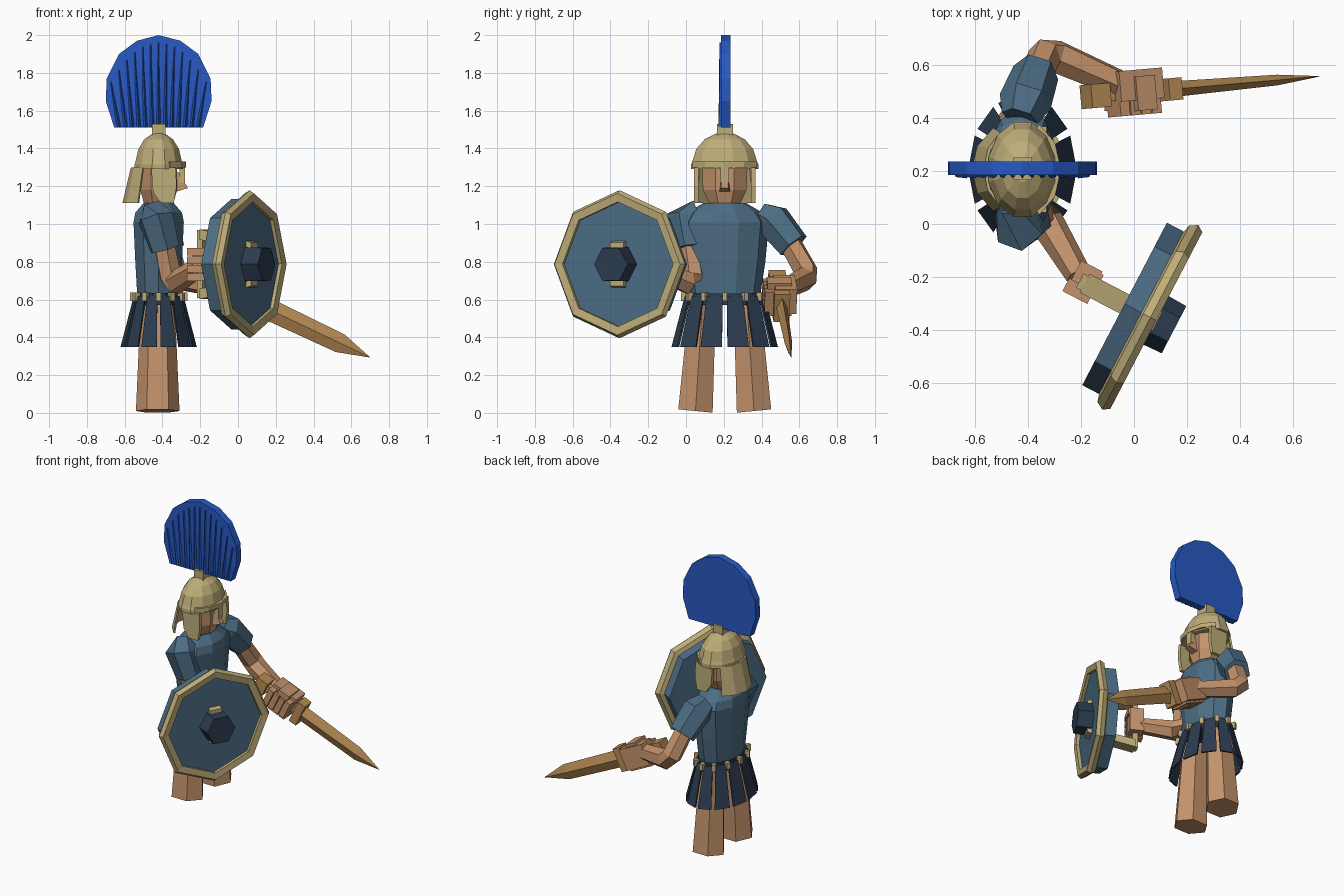
import bpy, bmesh
from math import cos, sin, pi, radians
from mathutils import Vector as V, Matrix

if "Cube" in bpy.data.objects:
    bpy.data.objects.remove(bpy.data.objects["Cube"])

CX, CY = -0.42, 0.205  # body axis


def mat(name, r, g, b):
    m = bpy.data.materials.new(name)
    m.diffuse_color = (r, g, b, 1)
    m.use_nodes = True
    m.node_tree.nodes["Principled BSDF"].inputs["Base Color"].default_value = m.diffuse_color
    return m


SKIN = mat("skin", 0.55, 0.29, 0.15)
GOLD = mat("brass", 0.52, 0.42, 0.19)
BRONZE = mat("bronze", 0.47, 0.26, 0.09)
BLUE = mat("cloth_blue", 0.075, 0.155, 0.235)
NAVY = mat("navy", 0.025, 0.045, 0.08)
PLUME = mat("plume_blue", 0.02, 0.10, 0.55)


def loft(name, rings, m, close=False):
    """Skin equal-sized point rings; cap the ends, or join last ring to first."""
    bm = bmesh.new()
    rs = [[bm.verts.new(p) for p in r] for r in rings]
    n = len(rs[0])
    for a, b in zip(rs, rs[1:] + ([rs[0]] if close else [])):
        for i in range(n):
            j = (i + 1) % n
            bm.faces.new((a[i], a[j], b[j], b[i]))
    if not close:
        bm.faces.new(rs[0])
        bm.faces.new(rs[-1])
    bmesh.ops.recalc_face_normals(bm, faces=bm.faces[:])
    me = bpy.data.meshes.new(name)
    bm.to_mesh(me)
    bm.free()
    me.materials.append(m)
    ob = bpy.data.objects.new(name, me)
    bpy.context.collection.objects.link(ob)
    return ob


def body(name, levels, m, n=10, off=0.5):
    """Elliptical rings about the body axis: (rx, ry, z, dx)."""
    return loft(name, [[(CX + dx + rx * cos(2 * pi * (i + off) / n),
                         CY + ry * sin(2 * pi * (i + off) / n), z) for i in range(n)]
                       for rx, ry, z, dx in levels], m)


def limb(name, pts, radii, m, n=6):
    """Faceted tube through points."""
    pts = [V(p) for p in pts]
    rings = []
    for k, p in enumerate(pts):
        d = (pts[min(k + 1, len(pts) - 1)] - pts[max(k - 1, 0)]).normalized()
        u = d.cross(V((0.3, 1, 0.2))).normalized()
        w = d.cross(u)
        rings.append([p + radii[k] * (u * cos(2 * pi * i / n) + w * sin(2 * pi * i / n)) for i in range(n)])
    return loft(name, rings, m)


def arc(name, mid, half, steps, lo, hi, t, m):
    """Curved plate between two ellipses (rx, ry, z), angles in degrees."""
    rings = []
    for k in range(steps + 1):
        a = radians(mid - half + 2 * half * k / steps)
        rings.append([(CX + (rx + o) * cos(a), CY + (ry + o) * sin(a), z)
                      for (rx, ry, z), o in ((lo, 0), (lo, t), (hi, t), (hi, 0))])
    return loft(name, rings, m)


def box(name, M, lo, hi, m, taper=1.0):
    """Box in local frame M; taper shrinks the +x end in z."""
    def ring(x, s):
        zc, zh = (lo[2] + hi[2]) / 2, (hi[2] - lo[2]) / 2 * s
        return [M @ V((x, y, zc + k * zh)) for y, k in
                ((lo[1], -1), (hi[1], -1), (hi[1], 1), (lo[1], 1))]
    return loft(name, [ring(lo[0], 1), ring(hi[0], taper)], m)


def frame(origin, x, z):
    x = V(x).normalized()
    y = V(z).cross(x).normalized()
    M = Matrix((x, y, x.cross(y))).transposed().to_4x4()
    M.translation = origin
    return M


# legs and tunic
for side, nm in ((-1, "left_leg"), (1, "right_leg")):
    rings = []
    for yo, z, r in ((0.155, 0, 0.105), (0.115, 0.62, 0.08)):
        rings.append([(CX - 0.005 + r * 1.1 * cos(pi * i / 3), CY + side * yo + r * sin(pi * i / 3), z + 0.01 * (side * sin(pi * i / 3) + 1) * (z == 0)) for i in range(6)])
    loft(nm, rings, SKIN)
body("tunic", [(0.118, 0.185, 0.6, 0), (0.13, 0.215, 0.8, 0), (0.14, 0.235, 1.01, 0),
               (0.13, 0.2, 1.06, 0), (0.085, 0.115, 1.11, 0)], BLUE)

# belt, studs and skirt strips
body("belt", [(0.125, 0.205, 0.57, 0), (0.125, 0.205, 0.635, 0)], NAVY, 12)
for i in range(12):
    a = 15 + 30 * i
    arc("skirt_strip", a, 12, 1, (0.19, 0.27, 0.35), (0.12, 0.2, 0.62), 0.012, NAVY)
    p = V((CX + 0.138 * cos(radians(a + 15)), CY + 0.216 * sin(radians(a + 15)), 0.615))
    M = frame(p, (cos(radians(a + 15)), sin(radians(a + 15)), 0), (0, 0, 1))
    box("belt_stud", M, (-0.015, -0.013, -0.022), (0.015, 0.013, 0.022), GOLD)

# head and nose
body("head", [(0.05, 0.04, 1.06, 0.01), (0.085, 0.09, 1.11, 0), (0.105, 0.125, 1.18, 0),
              (0.105, 0.13, 1.31, 0)], SKIN, 8)
loft("nose", [[(-0.33, CY - 0.03, 1.17), (-0.265, CY - 0.02, 1.19), (-0.265, CY + 0.02, 1.19), (-0.33, CY + 0.03, 1.17)],
              [(-0.33, CY - 0.015, 1.28), (-0.31, CY - 0.01, 1.27), (-0.31, CY + 0.01, 1.27), (-0.33, CY + 0.015, 1.28)]], SKIN)

# helmet
dome = [(0.132, 0.185, 1.29, 0), (0.132, 0.185, 1.315, 0)]
dome += [(0.127 * cos(a), 0.178 * cos(a), 1.315 + 0.17 * sin(a), 0) for a in (0.1, 0.5, 0.9, 1.3, 1.5)]
body("helmet_dome", dome, GOLD, 12)
arc("neck_guard", 180, 55, 4, (0.18, 0.18, 1.11), (0.135, 0.16, 1.3), 0.012, GOLD)
arc("helmet_brow", 0, 65, 4, (0.12, 0.165, 1.3), (0.12, 0.165, 1.33), 0.025, GOLD)
box("nose_guard", Matrix.Translation((-0.3, CY, 1.27)), (-0.01, -0.022, -0.05), (0.02, 0.022, 0.045), GOLD)
for s in (-1, 1):
    y = CY + s * 0.15
    prof = [(-0.46, 1.3), (-0.45, 1.17), (-0.41, 1.11), (-0.34, 1.11), (-0.325, 1.2), (-0.33, 1.3)]
    loft("cheek_guard", [[(x, y + d, z) for x, z in prof] for d in (-0.012, 0.012)], GOLD)
I = Matrix()
box("crest_holder", I, (-0.455, 0.165, 1.45), (-0.385, 0.25, 1.53), GOLD)

# fan crest with radial ribs
half = [(0.235, 1.51), (0.28, 1.65), (0.275, 1.77), (0.21, 1.9), (0.115, 1.97)]
outline = [(CX + x, z) for x, z in half] + [(CX, 2.0)] + [(CX - x, z) for x, z in reversed(half)]
loft("crest_fan", [[(x, y, z) for x, z in outline] for y in (0.185, 0.235)], PLUME)
for i in range(-6, 7):
    b, t = CX + i * 0.035, CX + i * 0.042
    zt = 1.96 - 0.0058 * i * i
    loft("crest_rib", [[(b - 0.015, 0.19, 1.515), (b, 0.172, 1.515), (b + 0.015, 0.19, 1.515)],
                       [(t - 0.004, 0.19, zt), (t, 0.177, zt), (t + 0.004, 0.19, zt)]], PLUME)

# sword arm
limb("right_sleeve", [(-0.43, 0.4, 1.05), (-0.41, 0.46, 1.02), (-0.37, 0.57, 0.885)], (0.07, 0.1, 0.088), BLUE)
limb("right_arm", [(-0.38, 0.54, 0.92), (-0.335, 0.635, 0.75), (-0.29, 0.63, 0.71), (-0.06, 0.53, 0.66)],
     (0.06, 0.065, 0.065, 0.055), SKIN)

# sword and its fist, local x along the blade
S = frame((0.0, 0.495, 0.625), (0.57, 0.05, -0.27), (0, 0, 1))
box("right_palm", S, (-0.09, -0.03, -0.07), (0.09, 0.085, 0.075), SKIN)
for i in range(4):
    x = -0.088 + i * 0.044
    box("right_finger", S, (x, -0.085, -0.06), (x + 0.039, -0.02, 0.055), SKIN)
    box("right_knuckle", S, (x, -0.06, -0.085), (x + 0.039, 0.06, -0.06), SKIN)
box("right_thumb", S, (-0.03, -0.07, 0.055), (0.05, 0.06, 0.09), SKIN)
box("sword_grip", S, (-0.13, -0.025, -0.025), (0.13, 0.025, 0.025), BRONZE)
box("sword_pommel", S, (-0.2, -0.045, -0.05), (-0.12, 0.045, 0.05), BRONZE)
box("sword_guard", S, (0.11, -0.042, -0.08), (0.165, 0.042, 0.08), BRONZE)
loft("sword_blade", [[S @ V((x, y * t, z * w)) for y, z in ((0, -1), (1, 0), (0, 1), (-1, 0))]
                     for x, t, w in ((0.15, 0.03, 0.058), (0.6, 0.02, 0.052), (0.775, 0.001, 0.001))], BRONZE)

# shield arm
limb("left_sleeve", [(-0.44, 0.06, 1.05), (-0.435, -0.005, 1.03), (-0.39, 0.02, 0.87)], (0.08, 0.1, 0.085), BLUE)
limb("left_arm", [(-0.4, 0.01, 0.92), (-0.36, 0.04, 0.72), (-0.33, 0.01, 0.69), (-0.21, -0.19, 0.77)],
     (0.06, 0.065, 0.065, 0.05), SKIN)

# shield, local x outward from its face
H = frame((0.062, -0.352, 0.787), (0.887, -0.462, 0), (0, 0, 1))


def polygon(x, r, n):
    return [H @ V((x, r * cos(2 * pi * i / n), r * sin(2 * pi * i / n))) for i in range(n)]


loft("shield_disc", [polygon(x, r, 8) for x, r in ((-0.11, 0.345), (-0.03, 0.345), (0.0, 0.335))], BLUE)
loft("shield_rim", [polygon(x, r, 8) for x, r in
                    ((-0.04, 0.34), (-0.03, 0.375), (0.0, 0.392), (0.025, 0.375), (0.02, 0.33), (-0.02, 0.33))], GOLD, True)
loft("shield_boss", [polygon(x, r, 6) for x, r in ((-0.02, 0.105), (0.1, 0.1))], NAVY)
# carrying bracket passing through the shield
for s in (-1, 1):
    loft("shield_bracket", [[H @ V((x, y, s * z)) for y, z in ((-0.04, a), (0.04, a), (0.04, b), (-0.04, b))]
                            for x, a, b in ((-0.28, 0.13, 0.185), (-0.1, 0.1, 0.15), (0.03, 0.08, 0.115))], GOLD)
box("shield_handle", H, (-0.3, -0.03, -0.18), (-0.265, 0.03, 0.18), GOLD)

# shield fist
box("left_palm", H, (-0.33, -0.02, -0.08), (-0.24, 0.07, 0.08), SKIN)
for i in range(4):
    z = -0.088 + i * 0.045
    box("left_finger", H, (-0.34, -0.065, z), (-0.235, -0.01, z + 0.04), SKIN)
box("left_thumb", H, (-0.26, -0.04, 0.04), (-0.23, 0.06, 0.08), SKIN)
